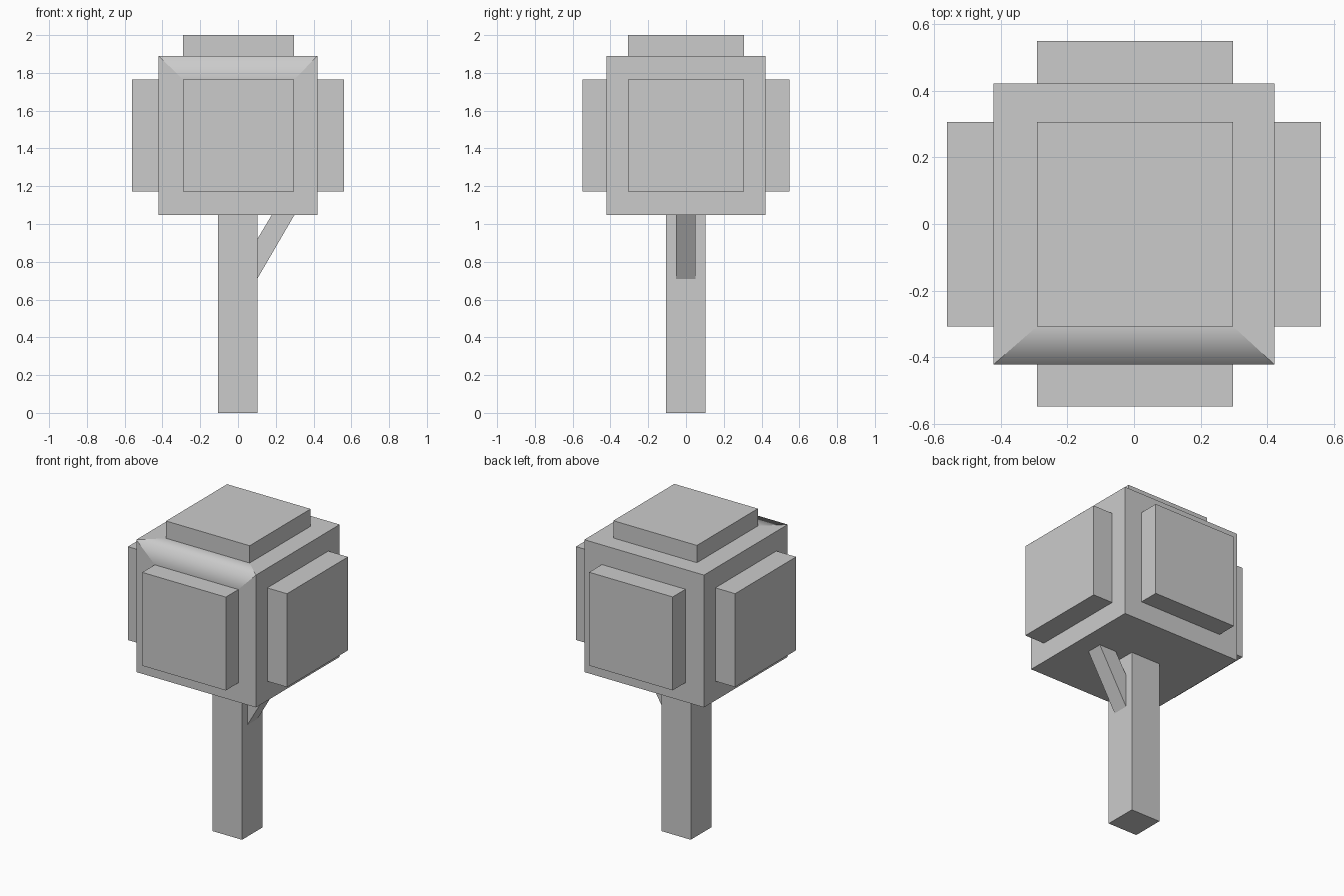
import bpy, bmesh
from mathutils import Vector

if "Cube" in bpy.data.objects:
    bpy.data.objects.remove(bpy.data.objects["Cube"])


def finish(bm, name):
    bmesh.ops.recalc_face_normals(bm, faces=bm.faces[:])
    mesh = bpy.data.meshes.new(name)
    bm.to_mesh(mesh)
    bm.free()
    obj = bpy.data.objects.new(name, mesh)
    bpy.context.collection.objects.link(obj)
    return obj


def prism(name, profile, y0, y1):
    """Extrude an x-z outline from y0 to y1."""
    bm = bmesh.new()
    face = bm.faces.new([bm.verts.new((x, y0, z)) for x, z in profile])
    ext = bmesh.ops.extrude_face_region(bm, geom=[face])["geom"]
    verts = [v for v in ext if isinstance(v, bmesh.types.BMVert)]
    bmesh.ops.translate(bm, verts=verts, vec=(0, y1 - y0, 0))
    return finish(bm, name)


# Square trunk
prism("trunk", [(-.105, 0), (.102, 0), (.102, 1.05), (-.105, 1.05)], -.105, .102)

# Slanted side branch
prism("branch", [(.102, .71), (.30, 1.05), (.18, 1.05), (.102, .92)], -.052, .05)

# Leafy crown: a cube with a raised panel on every side but the bottom
mid, half = 1.469, .421
panel_min = Vector((-.291, -.307, 1.171))
panel_max = Vector((.297, .306, 1.765))
heights = {(1, 0, 0): .139, (-1, 0, 0): .139,
           (0, 1, 0): .128, (0, -1, 0): .126, (0, 0, 1): .11}
bm = bmesh.new()
bmesh.ops.create_cube(bm, size=2 * half)
bmesh.ops.translate(bm, verts=bm.verts[:], vec=(0, 0, mid))
bm.normal_update()
for face in bm.faces[:]:
    normal = face.normal.copy()
    height = heights.get(tuple(round(c) for c in normal))
    if height is None:
        continue
    bmesh.ops.inset_individual(bm, faces=[face], thickness=.12)
    for v in face.verts:
        for a in range(3):
            if abs(normal[a]) < .5:
                v.co[a] = panel_max[a] if v.co[a] > (mid if a == 2 else 0) else panel_min[a]
    new = bmesh.ops.extrude_discrete_faces(bm, faces=[face])["faces"][0]
    bmesh.ops.translate(bm, verts=new.verts[:], vec=normal * height)

# Soft shading across the front top edge only
for e in bm.edges:
    if all(abs(v.co.y + half) < .001 and abs(v.co.z - mid - half) < .001 for v in e.verts):
        for f in e.link_faces:
            f.smooth = True
finish(bm, "crown")
